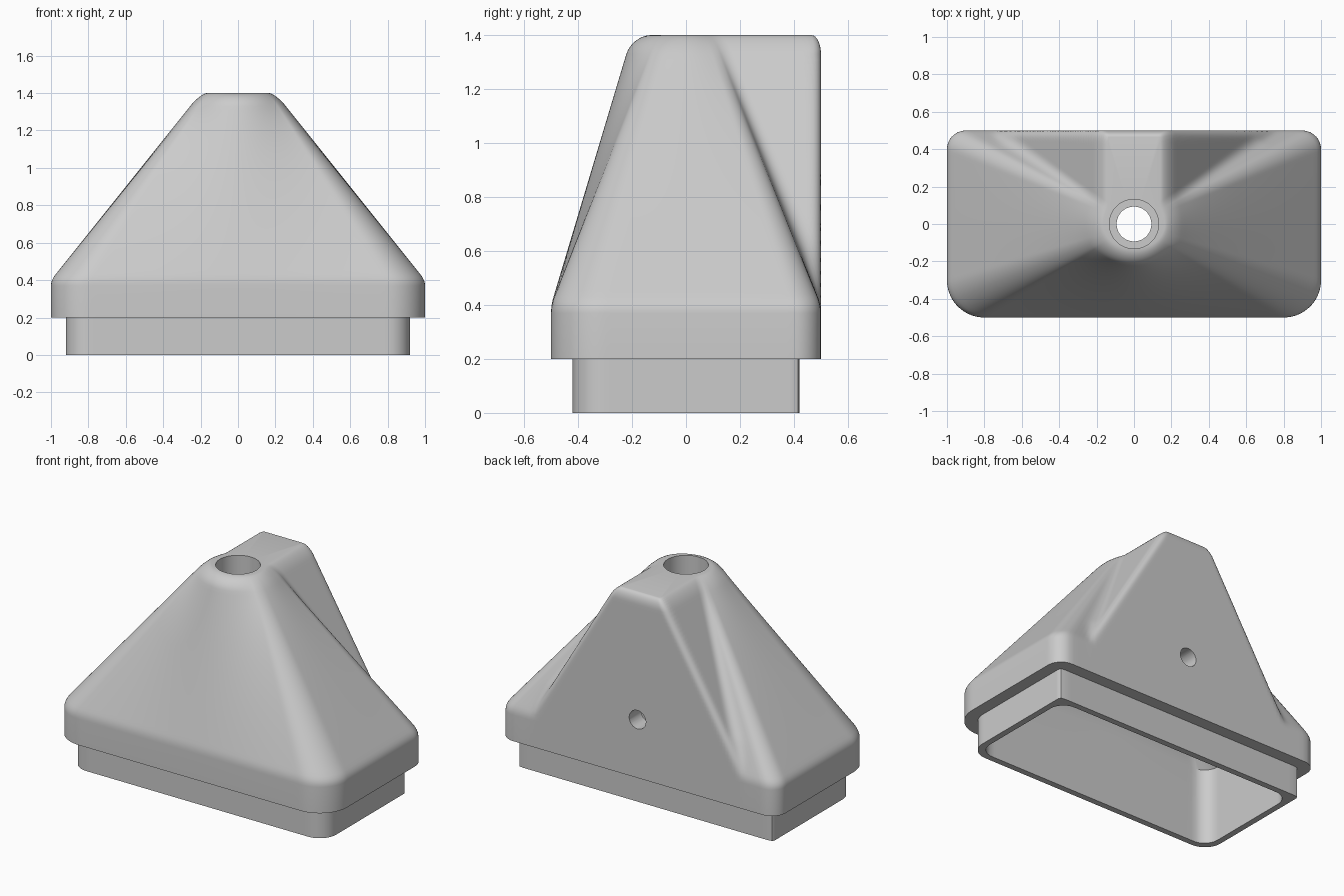
import bpy, bmesh, math
from mathutils import Matrix

cube = bpy.data.objects.get("Cube")
if cube:
    bpy.data.objects.remove(cube, do_unlink=True)

N = 360
BASE, TOP = 0.4, 1.4
ANGLES = [math.radians((i + 0.5) * 360 / N) for i in range(N)]


def lerp(a, b, t):
    return a + (b - a) * t


def rounded_box(x, y, hx, hy, front_r, back_r):
    """Signed distance to a rounded rectangle."""
    r = back_r if y > 0 else front_r
    qx, qy = abs(x) - hx + r, abs(y) - hy + r
    return min(max(qx, qy), 0) + math.hypot(max(qx, 0), max(qy, 0)) - r


def smooth_union(a, b, k):
    h = max(k - abs(a - b), 0) / k
    return min(a, b) - h * h * k / 4


def trace(angle, field):
    """Distance from the central axis to the outline at one angle."""
    c, s = math.cos(angle), math.sin(angle)
    lo, hi = 0.0, 1.4
    for _ in range(22):
        mid = (lo + hi) / 2
        if field(mid * c, mid * s, mid) < 0:
            lo = mid
        else:
            hi = mid
    return lo


def box_radii(hx, hy, front_r, back_r):
    return [trace(a, lambda x, y, d: rounded_box(x, y, hx, hy, front_r, back_r)) for a in ANGLES]


def ring(z, radii):
    return [(r * math.cos(a), r * math.sin(a), z) for r, a in zip(radii, ANGLES)]


BAND = box_radii(1, 0.5, 0.2, 0.1)
SKIRT = box_radii(0.92, 0.42, 0.12, 0.02)
INSIDE = box_radii(0.88, 0.38, 0.1, 0.1)


def hood_ring(z, inset=0.0):
    """Hood fading from rectangle to circle, joined to the flat-backed rib by a fillet."""
    soft = 0.03
    d = z - BASE
    rise = max(d, 0) if abs(d) > soft else (d + soft) ** 2 / (4 * soft)
    t = rise / (TOP - BASE)
    rib_x = lerp(0.775, 0.175, t)
    k = lerp(0.1, 0.03, t) * min(1, max(t, 0.02) / 0.2)
    radii = []
    for a, base_r in zip(ANGLES, BAND):
        hood_r = lerp(base_r, 0.2, t) - inset * (1 - 0.5 * math.cos(a) ** 2)

        def field(x, y, dist):
            hood = (dist - hood_r) * lerp(0.7, 1, t)
            rib = rounded_box(x, y - 0.25, rib_x, 0.25, 0.04, 0.04) + inset / 2
            return max(smooth_union(hood, rib, k), y - 0.5 + inset / 2)
        radii.append(trace(a, field))
    return ring(z, radii)


def cavity_ring(t):
    """Hollow inside of the hood and rib, straight at the back."""
    rib_x = lerp(0.68, 0.16, t)
    radii = [max(lerp(r, 0.14, t),
                 trace(a, lambda x, y, d: rounded_box(x, y - 0.19, rib_x, 0.19, 0.03, 0.03)))
             for a, r in zip(ANGLES, INSIDE)]
    return ring(lerp(0.5, 1.16, t), radii)


# Outer skirt and band
rings = [ring(0, SKIRT), ring(0.2, SKIRT), ring(0.2, BAND), ring(BASE - 0.03, BAND)]
# Softened shoulder, sloping hood, rounded top
rings += [hood_ring(BASE - 0.03 + 0.015 * i) for i in range(1, 5)]
start, roll = BASE + 0.03, 0.07
rings += [hood_ring(lerp(start, TOP - roll, i / 40)) for i in range(1, 41)]
for i in range(1, 9):
    a = math.pi / 2 * i / 8
    rings.append(hood_ring(TOP - roll + roll * math.sin(a), roll * (1 - math.cos(a))))
# Stepped bore
for z, r in ((TOP, 0.132), (1.2, 0.132), (1.2, 0.093), (1.16, 0.093)):
    rings.append(ring(z, [r] * N))
# Hollow inside
rings += [cavity_ring(1 - i / 12) for i in range(13)]
rings.append(ring(0, INSIDE))

bm = bmesh.new()
loops = [[bm.verts.new(p) for p in r] for r in rings]
for a, b in zip(loops, loops[1:] + loops[:1]):
    for i in range(N):
        j = (i + 1) % N
        bm.faces.new((a[i], a[j], b[j], b[i]))
bmesh.ops.recalc_face_normals(bm, faces=bm.faces)
mesh = bpy.data.meshes.new("hood_body")
bm.to_mesh(mesh)
bm.free()
body = bpy.data.objects.new("hood_body", mesh)
bpy.context.collection.objects.link(body)

grey = bpy.data.materials.new("plain_grey")
grey.use_nodes = True
colour = (0.6, 0.6, 0.6, 1)
grey.diffuse_color = colour
grey.node_tree.nodes["Principled BSDF"].inputs["Base Color"].default_value = colour
mesh.materials.append(grey)

# Round hole through the back wall
bm = bmesh.new()
bmesh.ops.create_cone(bm, cap_ends=True, segments=48, radius1=0.06, radius2=0.06, depth=0.4,
                      matrix=Matrix.Translation((0, 0.45, 0.58)) @ Matrix.Rotation(math.pi / 2, 4, "X"))
cut_mesh = bpy.data.meshes.new("hole_cutter")
bm.to_mesh(cut_mesh)
bm.free()
cutter = bpy.data.objects.new("hole_cutter", cut_mesh)
cutter.hide_render = True
bpy.context.collection.objects.link(cutter)
cut_mesh.materials.append(grey)

bpy.ops.object.select_all(action="DESELECT")
body.select_set(True)
bpy.context.view_layer.objects.active = body
cut = body.modifiers.new("back_hole", "BOOLEAN")
cut.operation = "DIFFERENCE"
cut.solver = "EXACT"
cut.object = cutter
bpy.ops.object.modifier_apply(modifier=cut.name)
bpy.data.objects.remove(cutter, do_unlink=True)
bpy.ops.object.shade_smooth_by_angle(angle=math.radians(35))
